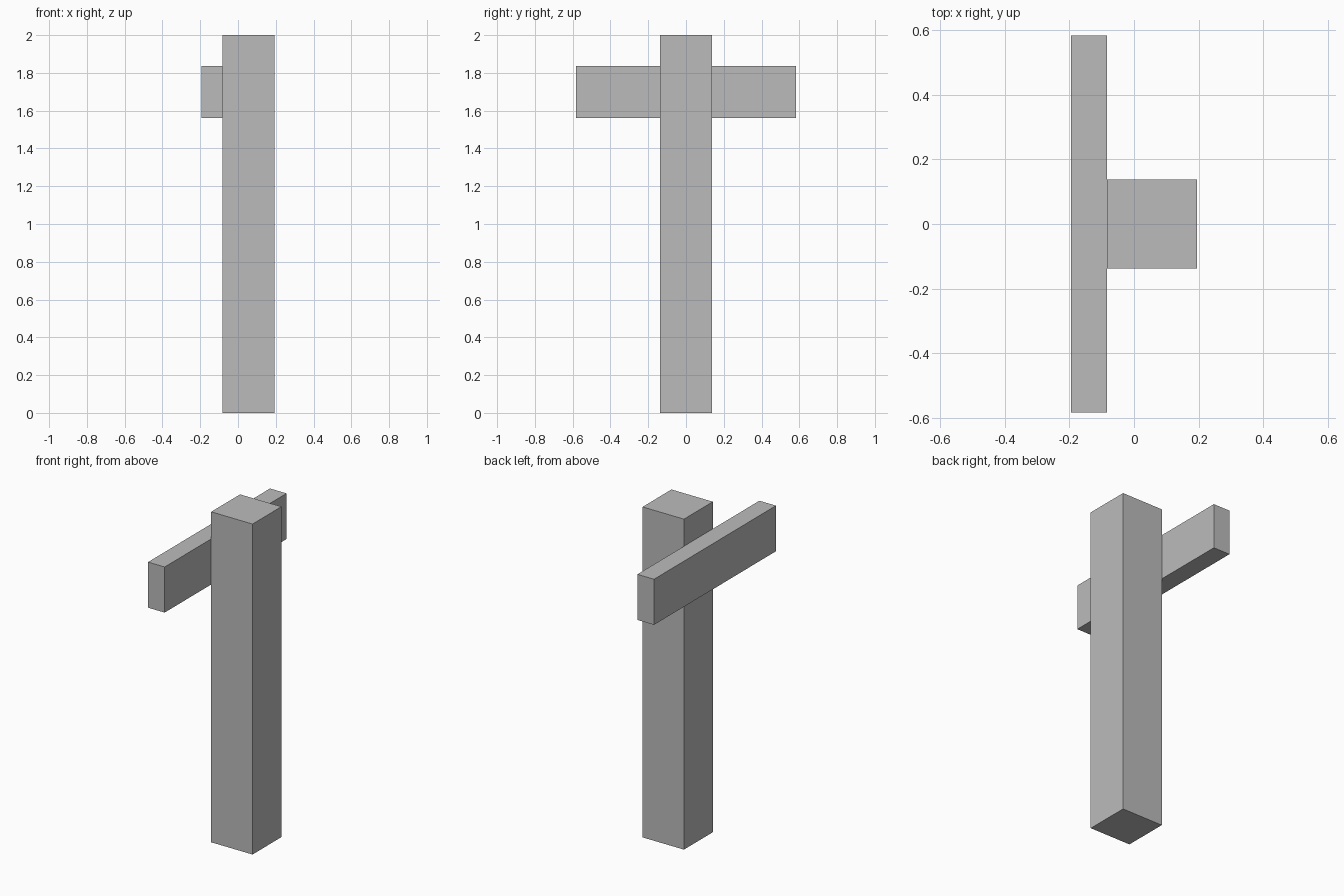
import bpy

cube = bpy.data.objects.get("Cube")
if cube:
    bpy.data.objects.remove(cube, do_unlink=True)

# Single plain grey
grey = bpy.data.materials.new("plain grey")
grey.use_nodes = True
colour = (0.5, 0.5, 0.5, 1)
grey.diffuse_color = colour
grey.node_tree.nodes["Principled BSDF"].inputs["Base Color"].default_value = colour


def box(name, low, high):
    """Add a box spanning two opposite corners."""
    centre = [(a + b) / 2 for a, b in zip(low, high)]
    bpy.ops.mesh.primitive_cube_add(size=1, location=centre)
    ob = bpy.context.object
    ob.name = name
    ob.scale = [b - a for a, b in zip(low, high)]
    bpy.ops.object.transform_apply(location=False, rotation=False, scale=True)
    ob.data.materials.append(grey)
    return ob


half_depth = 0.194   # overall half extent in x
joint = -0.083       # plane where the crossbar meets the post

# Upright square post
box("post", (joint, -0.138, 0), (half_depth, 0.138, 2))

# Crossbar fixed to the side of the post
box("crossbar", (-half_depth, -0.583, 1.56), (joint, 0.583, 1.836))
